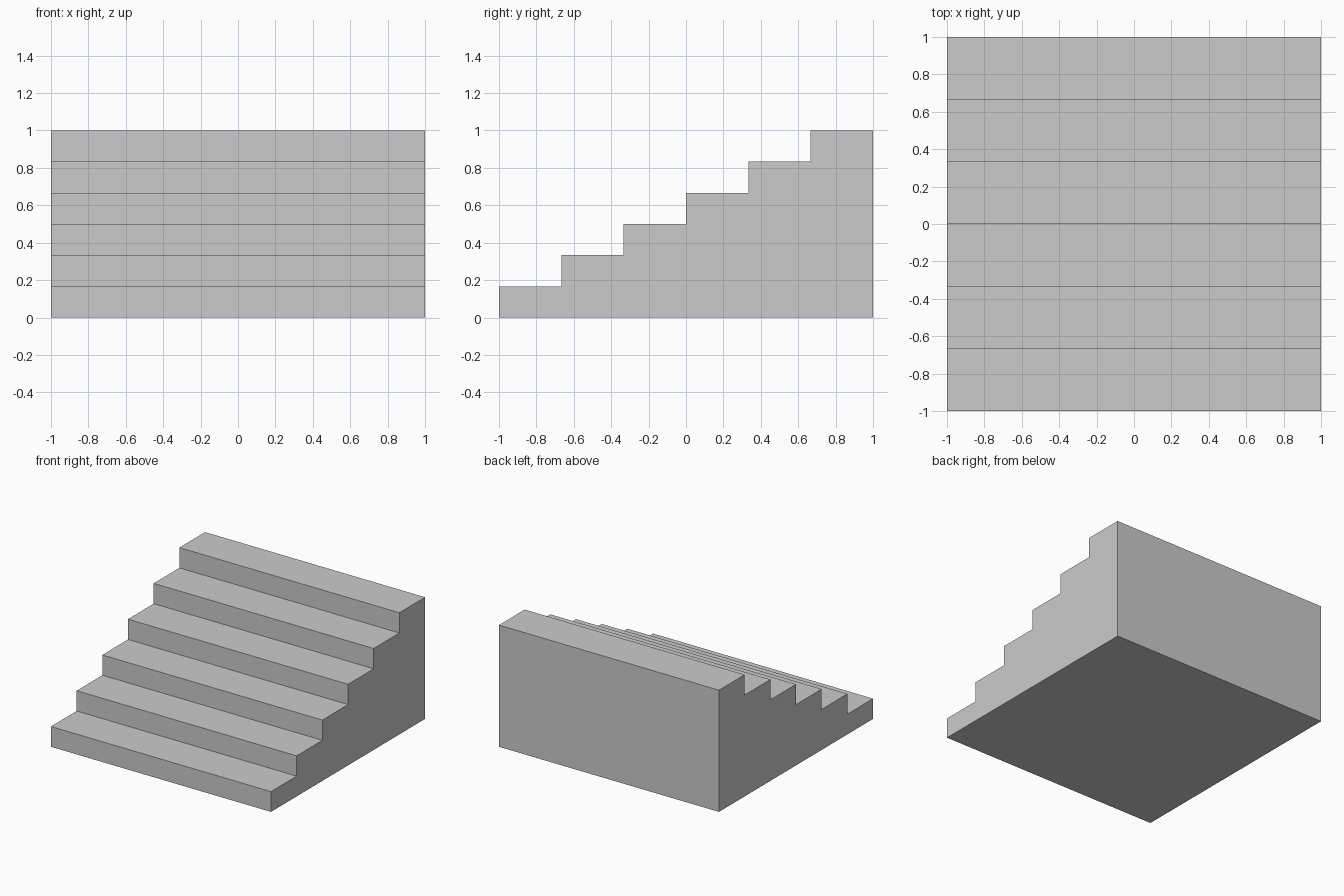
import bpy
import bmesh

if "Cube" in bpy.data.objects:
    bpy.data.objects.remove(bpy.data.objects["Cube"])

STEPS = 6
WIDTH, DEPTH, HEIGHT = 2.0, 2.0, 1.0
run, rise = DEPTH / STEPS, HEIGHT / STEPS

# Stepped side profile in the y-z plane
profile = [(-DEPTH / 2, 0.0)]
for i in range(STEPS):
    y = -DEPTH / 2 + i * run
    z = (i + 1) * rise
    profile += [(y, z), (y + run, z)]
profile.append((DEPTH / 2, 0.0))

# Extrude the profile across the width
bm = bmesh.new()
side = bm.faces.new([bm.verts.new((-WIDTH / 2, y, z)) for y, z in profile])
result = bmesh.ops.extrude_face_region(bm, geom=[side], use_keep_orig=True)
moved = [v for v in result["geom"] if isinstance(v, bmesh.types.BMVert)]
bmesh.ops.translate(bm, verts=moved, vec=(WIDTH, 0, 0))
bmesh.ops.recalc_face_normals(bm, faces=bm.faces)

mesh = bpy.data.meshes.new("staircase")
bm.to_mesh(mesh)
bm.free()
staircase = bpy.data.objects.new("staircase", mesh)
bpy.context.collection.objects.link(staircase)
